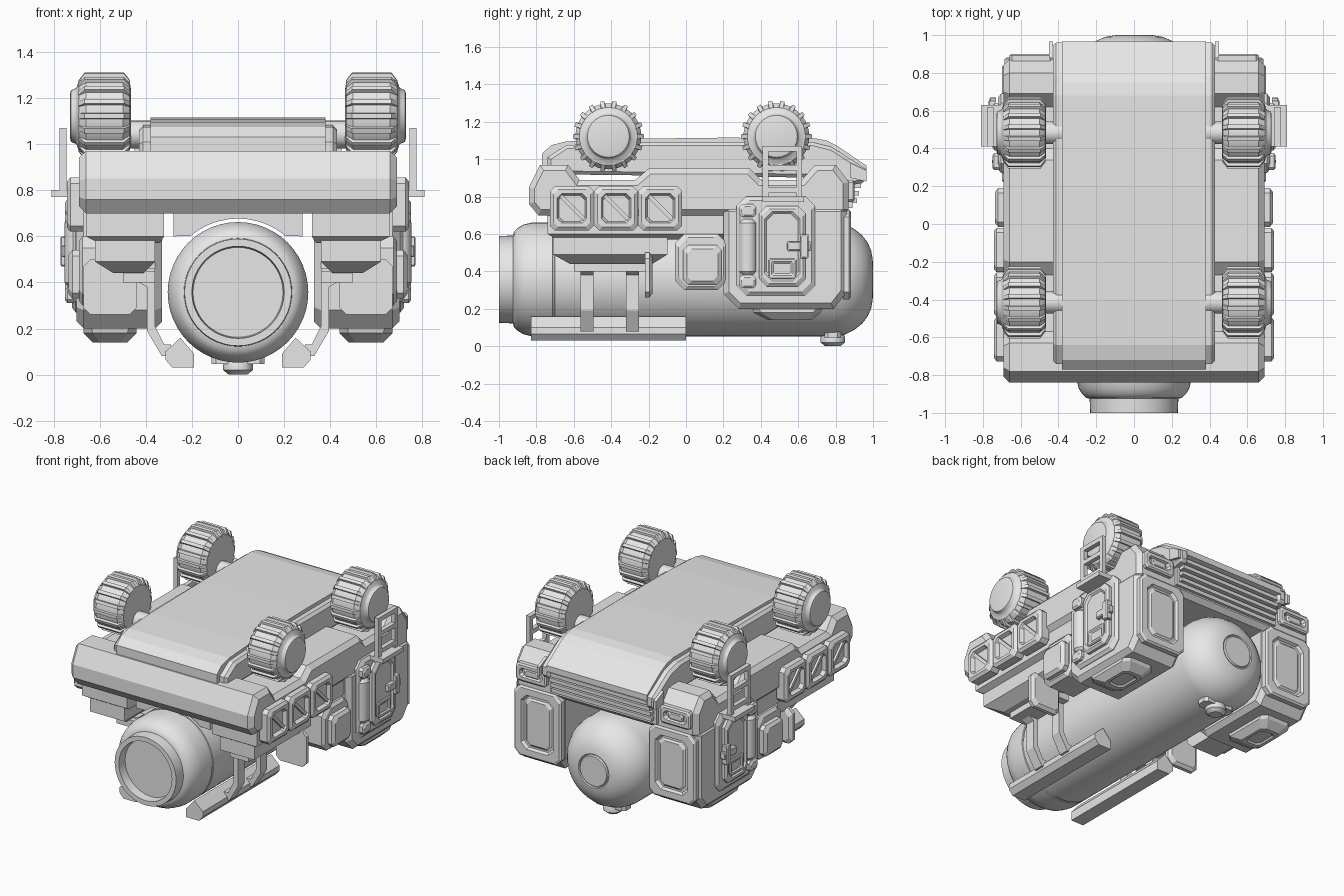
import bpy, bmesh, math

if "Cube" in bpy.data.objects:
    bpy.data.objects.remove(bpy.data.objects["Cube"])

grey = bpy.data.materials.new("plain grey")
grey.diffuse_color = (0.8, 0.8, 0.8, 1)
grey.use_nodes = True
grey.node_tree.nodes["Principled BSDF"].inputs["Base Color"].default_value = grey.diffuse_color


def loft(name, *shells, axis='x', mirror=True, smooth=False, bevel=0):
    """Each shell is a list of (height, outline) sections stacked along axis."""
    place = {'x': lambda h, a, b: (h, a, b),
             'y': lambda h, a, b: (a, h, b),
             'z': lambda h, a, b: (a, b, h)}[axis]
    bm = bmesh.new()
    for sections in shells:
        rings = [[bm.verts.new(place(h, a, b)) for a, b in pts] for h, pts in sections]
        n = len(rings[0])
        for r, s in zip(rings, rings[1:]):
            for i in range(n):
                bm.faces.new((r[i], r[(i + 1) % n], s[(i + 1) % n], s[i]))
        bm.faces.new(rings[0])
        bm.faces.new(rings[-1])
    bmesh.ops.recalc_face_normals(bm, faces=bm.faces)
    me = bpy.data.meshes.new(name)
    bm.to_mesh(me)
    bm.free()
    me.materials.append(grey)
    if smooth:
        me.polygons.foreach_set("use_smooth", [True] * len(me.polygons))
        me.set_sharp_from_angle(angle=math.radians(32))
    ob = bpy.data.objects.new(name, me)
    bpy.context.collection.objects.link(ob)
    if bevel:
        m = ob.modifiers.new("chamfer", 'BEVEL')
        m.width, m.segments, m.limit_method = bevel, 1, 'ANGLE'
        m.angle_limit = math.radians(65)
    if mirror:
        ob.modifiers.new("mirror", 'MIRROR')
    return ob


def rect(a0, a1, b0, b1, c=0.0, inset=0.0):
    """Rectangle with cut corners."""
    a0, a1, b0, b1 = a0 + inset, a1 - inset, b0 + inset, b1 - inset
    if not c:
        return [(a0, b0), (a1, b0), (a1, b1), (a0, b1)]
    return [(a0 + c, b0), (a1 - c, b0), (a1, b0 + c), (a1, b1 - c),
            (a1 - c, b1), (a0 + c, b1), (a0, b1 - c), (a0, b0 + c)]


def circle(r, a, b, n=32):
    return [(a + r * math.cos(2 * math.pi * i / n), b + r * math.sin(2 * math.pi * i / n))
            for i in range(n)]


def lathe(name, profile, a, b, n=32, **kw):
    return loft(name, [(h, circle(r, a, b, n)) for h, r in profile], smooth=True, **kw)


def prism(name, h0, h1, pts, **kw):
    return loft(name, [(h0, pts), (h1, pts)], **kw)


def panel(h0, h1, box, c, edge=0.015, frame=0.0, depth=0.0):
    """Raised plate with sloped rim and an optional recess."""
    s = [(h0, rect(*box, c)), (h1 - edge * .8, rect(*box, c)), (h1, rect(*box, c, edge))]
    if frame:
        s += [(h1, rect(*box, c, frame)), (h1 - depth, rect(*box, c, frame + .01))]
    return s


# Upper hull with four shallow wheel wells
hull = [(-.79, .70), (-.84, .76), (-.84, .85), (-.78, .97), (-.63, .97), (-.57, .89),
        (-.27, .89), (-.20, .95), (.34, .95), (.40, .89), (.62, .89), (.69, .97),
        (.80, .97), (.87, .88), (.87, .70)]
prism("hull", -.69, .69, hull, mirror=False, bevel=.03)

# Side sills and lower front boxes
loft("side_sill", [(.57, rect(.34, .60, -.69, .25)), (.60, rect(.32, .66, -.74, .25)),
                   (.72, rect(.32, .66, -.74, .25))], axis='z')
loft("lower_box", [(.44, rect(.41, .54, -.62, -.18)), (.49, rect(.36, .62, -.71, -.10)),
                   (.60, rect(.36, .62, -.71, -.10))], axis='z')
prism("cross_bar", -.60, -.20, rect(.36, .50, .40, .45), axis='y')

# Rear pods
pod = [(.28, .20), (.20, .28), (.20, .75), (.86, .75), (.86, .29), (.79, .20)]
prism("rear_pod", .33, .70, pod, bevel=.03)
loft("pod_back_frame", panel(.84, .882, (.33, .685, .25, .73), .04, .012, .055, .018), axis='y')
loft("pod_back_window", panel(.85, .874, (.40, .61, .32, .66), .03, .02), axis='y')
loft("pod_front_panel", panel(-.22, -.18, (.44, .67, .26, .50), .03, .02), axis='y')
loft("pod_belly_plate", [(.22, rect(.44, .67, .35, .74, .03)), (.18, rect(.44, .67, .36, .72, .04)),
                         (.14, rect(.48, .63, .44, .67, .03)), (.14, rect(.50, .61, .47, .64, .02)),
                         (.15, rect(.51, .60, .48, .63, .02))], axis='z')

# Door on each pod
loft("door_surround", panel(.68, .72, (.27, .69, .27, .80), .05, .02))
loft("door", panel(.70, .75, (.39, .64, .32, .75), .04, .015, .03, .012))
loft("door_window", panel(.73, .748, (.44, .59, .36, .47), .005, .006, .018, .008))
loft("door_handle", panel(.73, .765, (.54, .67, .51, .56), .005, .006),
     panel(.73, .77, (.61, .655, .47, .60), .005, .006))
lathe("door_cylinder", [(.38, .03), (.40, .047), (.66, .047), (.68, .03)], .705, .33, 16, axis='z')
loft("cylinder_caps", panel(.69, .75, (.285, .375, .31, .38), .015, .012),
     panel(.69, .75, (.285, .375, .69, .76), .015, .012))

# Side lights with slanted bars
lights, bars = [], []
for i in range(3):
    y = -.61 + .236 * i
    lights.append(panel(.67, .742, (y - .117, y + .117, .62, .855), .025, .018, .038, .025))
    bar = [(y - .07, .80), (y - .05, .81), (y + .07, .69), (y + .06, .67)]
    bars.append([(.70, bar), (.732, bar)])
loft("side_light", *lights)
loft("light_bar", *bars)

# Equipment box between sill and pod
loft("side_box_mount", panel(.48, .69, (-.06, .22, .30, .60), .05, .02))
loft("side_box", panel(.60, .735, (-.015, .19, .33, .54), .025, .02))

# Side racks
prism("rack_base", .41, .63, rect(.69, .81, .77, .80), axis='y')
rails = [(.41, .44, .80, 1.07), (.59, .62, .80, 1.07), (.43, .60, 1.04, 1.07),
         (.43, .60, .94, .97), (.43, .60, .82, .85)]
loft("rack_frame", *[[(.745, rect(*r)), (.775, rect(*r))] for r in rails])

# Roof cover and its side rails
roof = [(-.77, .92), (-.77, 1.03), (-.72, 1.075), (-.64, 1.095), (-.4, 1.108), (.2, 1.115),
        (.68, 1.113), (.75, 1.10), (.81, 1.07), (.965, .965), (.965, .925), (.86, .90)]
prism("roof_cover", -.38, .38, roof, mirror=False)
rail = [(-.74, .92), (-.74, 1.01), (-.64, 1.075), (-.3, 1.09), (.68, 1.09), (.78, 1.065),
        (.96, .95), (.96, .875), (.87, .86), (.80, .90)]
prism("roof_rail", .36, .43, rail, bevel=.018)
prism("rail_end", .43, .45, [(.88, .90), (.88, .98), (.965, .94), (.965, .88)])

# Rear grille and lamps
loft("grille", *[[(-.38, rect(.85, .945 - .01 * i, .885 - .04 * i, .91 - .04 * i)),
                  (.38, rect(.85, .945 - .01 * i, .885 - .04 * i, .91 - .04 * i))]
                 for i in range(4)], mirror=False)
prism("grille_back", -.40, .40, rect(.84, .89, .74, .92), mirror=False)
loft("rear_lamp_frame", panel(.85, .90, (.43, .66, .77, .89), .015, .01, .03, .02), axis='y')
loft("rear_lamp", panel(.86, .893, (.49, .60, .805, .855), .01, .008), axis='y')

# Large tank lying along the underside
tank = [(-.94, .195), (-1.0, .20), (-1.0, .232), (-.925, .235), (-.92, .255), (-.90, .275),
        (-.87, .293), (-.82, .305), (-.715, .305), (-.712, .300), (-.702, .300), (-.70, .305),
        (.80, .305), (.85, .295), (.90, .27), (.94, .238), (.97, .20), (.99, .155), (.997, .115),
        (.990, .11), (.990, .105), (1.0, .10)]
lathe("tank", tank, 0, .357, 48, axis='y', mirror=False)
# Saddle plate above the tank with an arched cut
arch = [(.32 * math.cos(math.radians(t)), .357 + .32 * math.sin(math.radians(t)))
        for t in range(50, 131, 8)]
prism("tank_saddle", -.70, -.64, [(-.28, .72), (-.28, .60)] + arch[::-1] + [(.28, .60), (.28, .72)],
      axis='y', mirror=False)
# Drain valve
lathe("drain_valve", [(.005, .05), (.0, .04), (.02, .065), (.05, .065), (.08, .05)][1:], 0, .785, 12,
      axis='z', mirror=False)
prism("valve_flange", .045, .075, rect(-.115, .115, .74, .83, .02), axis='z', mirror=False)

# Landing skids and bent legs
prism("skid", -.83, 0, [(.19, .03), (.285, .03), (.315, .065), (.315, .10), (.25, .16), (.19, .09)][::1],
      axis='y')
leg = [(.36, .46), (.43, .46), (.43, .40), (.395, .38), (.395, .19), (.33, .08), (.29, .08),
       (.29, .13), (.32, .13), (.36, .21)]
loft("skid_leg", *[[(y - .035, leg), (y + .035, leg)] for y in (-.53, -.285)], axis='y')

# Wheels with tread lugs, hubs and axles
for tag, y in (("front", -.415), ("rear", .483)):
    z = 1.122
    lathe(tag + "_wheel", [(.465, .12), (.47, .15), (.50, .176), (.66, .176), (.69, .155),
                           (.70, .125), (.705, .12), (.725, .112), (.728, .10)], y, z, 40)
    lugs = []
    for i in range(18):
        t = 2 * math.pi * i / 18
        c, s = math.cos(t), math.sin(t)

        def turn(r0, r1, w):
            return [(y + r * c - d * s, z + r * s + d * c)
                    for r, d in ((r0, -w), (r1, -w * .7), (r1, w * .7), (r0, w))]
        lugs.append([(.468, turn(.14, .155, .015)), (.495, turn(.16, .190, .015)),
                     (.665, turn(.16, .190, .015)), (.692, turn(.14, .155, .015))])
    loft(tag + "_wheel_tread", *lugs)
    lathe(tag + "_axle", [(.36, .06), (.48, .06)], y, z - .08, 16)
